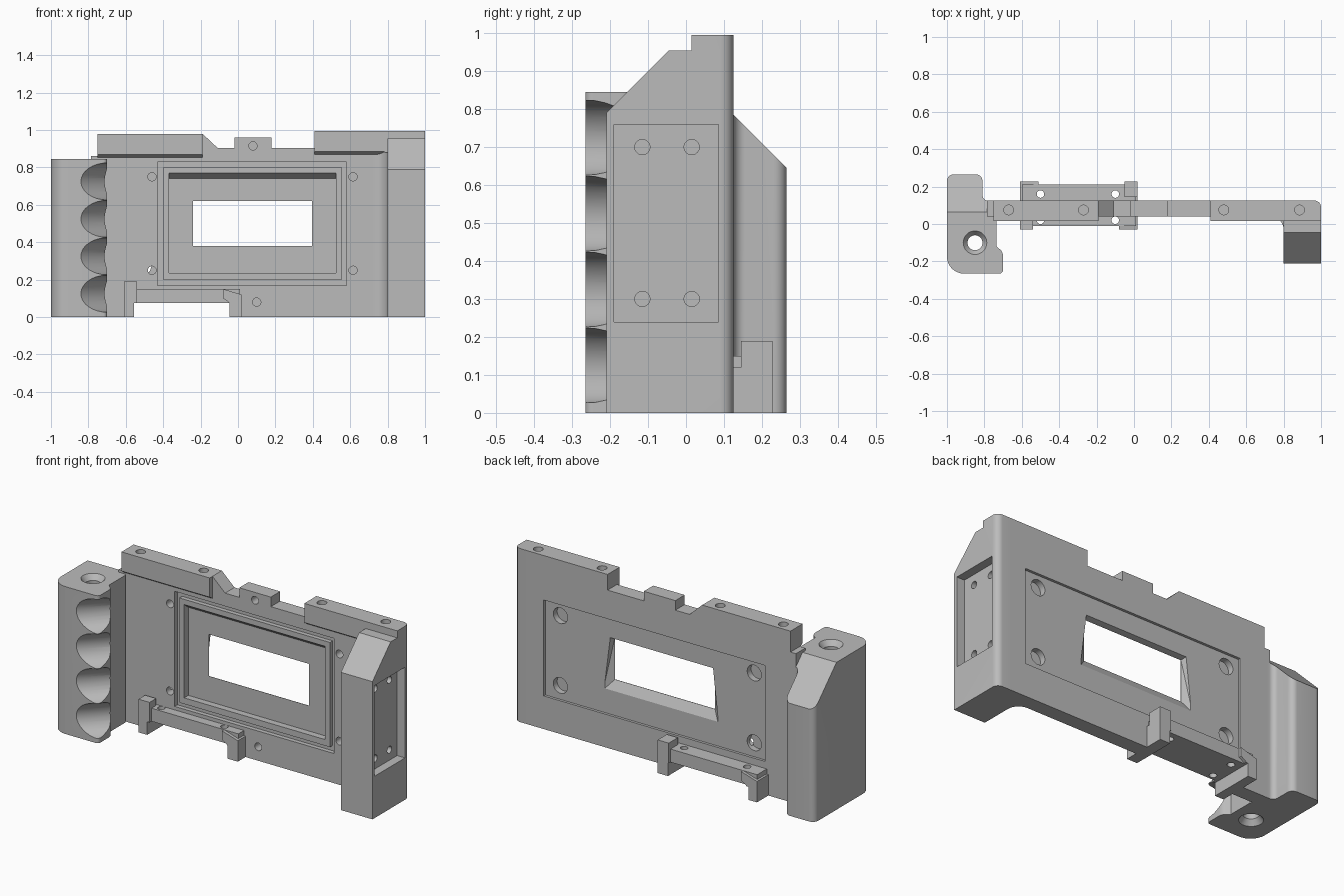
import bpy, bmesh, math
from mathutils import Vector, Matrix

if "Cube" in bpy.data.objects:
    bpy.data.objects.remove(bpy.data.objects["Cube"])

grey = bpy.data.materials.new("plain_grey")
grey.use_nodes = True
GREY = (0.5, 0.5, 0.5, 1)
grey.diffuse_color = GREY
grey.node_tree.nodes["Principled BSDF"].inputs["Base Color"].default_value = GREY


def finish(name, bm):
    bmesh.ops.recalc_face_normals(bm, faces=bm.faces)
    mesh = bpy.data.meshes.new(name)
    bm.to_mesh(mesh)
    bm.free()
    mesh.materials.append(grey)
    obj = bpy.data.objects.new(name, mesh)
    bpy.context.collection.objects.link(obj)
    return obj


def outline(points, steps=8):
    """Turn (a, b) and (a, b, radius) corners into a rounded outline."""
    out = []
    for i, p in enumerate(points):
        c = Vector(p[:2])
        if len(p) == 2:
            out.append(c)
            continue
        t1 = c + (Vector(points[i - 1][:2]) - c).normalized() * p[2]
        t2 = c + (Vector(points[(i + 1) % len(points)][:2]) - c).normalized() * p[2]
        m = t1 + t2 - c
        for k in range(steps + 1):
            a = math.pi / 2 * k / steps
            out.append(m + (t1 - m) * math.cos(a) + (t2 - m) * math.sin(a))
    return out


def prism(name, points, axis, lo, hi):
    """Extrude an outline along x (y, z points), y (x, z) or z (x, y)."""
    place = {"x": lambda a, b, d: (d, a, b),
             "y": lambda a, b, d: (a, d, b),
             "z": lambda a, b, d: (a, b, d)}[axis]
    bm = bmesh.new()
    face = bm.faces.new([bm.verts.new(place(a, b, lo)) for a, b in outline(points)])
    top = bmesh.ops.extrude_face_region(bm, geom=[face])["geom"]
    move = Vector(place(0, 0, hi - lo))
    bmesh.ops.translate(bm, verts=[v for v in top if isinstance(v, bmesh.types.BMVert)], vec=move)
    return finish(name, bm)


def box(x0, x1, y0, y1, z0, z1, name="cutter"):
    return prism(name, [(x0, y0), (x1, y0), (x1, y1), (x0, y1)], "z", z0, z1)


def rod(start, end, r1, r2=None):
    """Cylinder or cone between two points."""
    a, b = Vector(start), Vector(end)
    bm = bmesh.new()
    turn = (b - a).to_track_quat("Z", "Y").to_matrix().to_4x4()
    bmesh.ops.create_cone(bm, cap_ends=True, segments=32, radius1=r1,
                          radius2=r1 if r2 is None else r2, depth=(b - a).length,
                          matrix=Matrix.Translation((a + b) / 2) @ turn)
    return finish("cutter", bm)


def combine(obj, other, operation="DIFFERENCE"):
    mod = obj.modifiers.new("shape", "BOOLEAN")
    mod.operation, mod.object, mod.solver = operation, other, "EXACT"
    bpy.context.view_layer.objects.active = obj
    bpy.ops.object.modifier_apply(modifier=mod.name)
    bpy.data.objects.remove(other)


def cut(obj, *cutters):
    for c in cutters:
        combine(obj, c)


def add(obj, *others):
    for o in others:
        combine(obj, o, "UNION")


FRONT, BACK, LIP = 0.04, 0.125, 0.015

# Main plate with stepped top edge
body = prism("main_body", [(-0.785, 0), (0.9, 0), (0.9, 0.905), (0.18, 0.905), (0.18, 0.96),
                           (-0.02, 0.96), (-0.02, 0.905), (-0.11, 0.905), (-0.19, 0.98),
                           (-0.75, 0.98), (-0.75, 0.86), (-0.785, 0.86)], "y", FRONT, BACK)


# Thick top rails with a sloped underside
def rail(x0, x1, low, high):
    return prism("rail", [(LIP, low + 0.02), (LIP, high), (BACK, high), (BACK, low),
                          (FRONT + 0.005, low)], "x", x0, x1)


# Side handle with blended inner corner and sloped top
handle = prism("side_handle", [(0.8, -0.21), (1, -0.21), (1, BACK, 0.035), (0.72, BACK),
                               (0.72, FRONT), (0.8, FRONT, 0.07)], "z", 0, 0.995)
cut(handle,
    prism("cutter", [(-0.3, 0.7), (-0.045, 0.955), (LIP, 0.955), (LIP, 1.1), (-0.3, 1.1)],
        "x", 0.6, 1.1),
    box(0.7, 0.8, -0.3, LIP, 0.88, 1.1))
add(body, rail(-0.75, -0.19, 0.85, 0.98), rail(0.41, 0.9, 0.865, 0.995), handle)

# Side pocket with screw holes
cut(body, box(0.95, 1.1, -0.19, 0.085, 0.24, 0.76))
for y in (-0.115, 0.015):
    for z in (0.3, 0.7):
        cut(body, rod((0.91, y, z), (1, y, z), 0.02))

# Front seal channel and film pocket
channel = box(-0.43, 0.58, -0.1, 0.065, 0.17, 0.83)
cut(channel, box(-0.4, 0.555, -0.2, 0.2, 0.2, 0.8))
pocket = prism("cutter", [(-0.1, 0.235), (0.078, 0.235), (0.078, 0.74), (FRONT, 0.77),
                          (-0.1, 0.77)], "x", -0.37, 0.525)
# Keep the cutters clear of the side handle
cut(body, channel, pocket)

# Back recess, window and flared window frame
cut(body, box(-0.59, 0.815, 0.11, 0.2, 0.19, 0.74),
    box(-0.24, 0.395, -0.1, 0.2, 0.38, 0.62))
bm = bmesh.new()
for y, xa, xb, xc, xd, low, high in ((0.08, -0.24, 0.395, -0.24, 0.395, 0.38, 0.62),
                                     (0.115, -0.285, 0.445, -0.25, 0.405, 0.32, 0.63)):
    for x, z in ((xa, low), (xb, low), (xd, high), (xc, high)):
        bm.verts.new((x, y, z))
bmesh.ops.convex_hull(bm, input=bm.verts)
cut(body, finish("cutter", bm))
for x in (-0.51, 0.72):
    for z in (0.27, 0.67):
        cut(body, rod((x, 0.075, z), (x, 0.2, z), 0.045))

# Small front and top screw holes
for x, z in ((-0.46, 0.25), (-0.46, 0.75), (0.615, 0.25), (0.615, 0.75), (0.08, 0.915), (0.1, 0.08)):
    cut(body, rod((x, -0.05, z), (x, 0.09, z), 0.022))
for x in (-0.67, -0.27, 0.48, 0.885):
    cut(body, rod((x, 0.075, 0.92), (x, 0.075, 1.1), 0.026))

# Foot bracket: shelf, tall corner posts and low sloped posts
bracket = box(-0.6, 0.01, -0.012, 0.212, 0.075, 0.15, "foot_bracket")
add(bracket, box(-0.61, -0.54, -0.03, 0.03, 0, 0.19), box(-0.05, 0.02, 0.145, 0.228, 0, 0.19),
    prism("post", [(-0.05, 0), (0.02, 0), (0.02, 0.12), (-0.08, 0.15), (-0.08, 0.1), (-0.05, 0.08)],
          "y", -0.03, 0.04),
    prism("post", [(-0.54, 0), (-0.61, 0), (-0.61, 0.12), (-0.51, 0.15), (-0.51, 0.1), (-0.54, 0.08)],
          "y", 0.14, 0.228),
    box(-0.61, -0.555, 0.02, 0.15, 0, 0.12), box(-0.045, 0.02, 0.02, 0.15, 0, 0.12))
add(body, bracket)
cut(body, box(-0.555, -0.045, -0.2, 0.4, -0.1, 0.075))
for x in (-0.5, -0.1):
    for y in (0.02, 0.16):
        cut(body, rod((x, y, 0.0), (x, y, 0.3), 0.02))

# Hand grip column
grip = prism("hand_grip", [(-1, -0.265, 0.09), (-0.7, -0.265, 0.02), (-0.7, -0.15, 0.02),
                           (-0.735, -0.12), (-0.735, 0.03), (-0.76, 0.06), (-0.76, BACK),
                           (-0.81, BACK, 0.03), (-0.81, 0.265, 0.035), (-1, 0.265, 0.035)],
             "z", 0, 0.845)
cut(grip, prism("cutter", [(0, 0.91), (0.4, 0.51), (0.4, 0.91)], "x", -1.1, -0.6))

# Finger grooves across the front inner corner
for i in range(4):
    z = 0.125 + 0.2 * i
    cut(grip, rod((-0.9, -0.465, z), (-0.5, -0.065, z), 0.099))

# Countersunk vertical hole through the grip
cut(grip, rod((-0.85, -0.1, -0.1), (-0.85, -0.1, 1), 0.04),
    rod((-0.85, -0.1, 0.815), (-0.85, -0.1, 0.85), 0.04, 0.067),
    rod((-0.85, -0.1, 0.03), (-0.85, -0.1, -0.005), 0.04, 0.067))

# Smooth the rounded surfaces and keep hard edges
for obj in (body, grip):
    bpy.ops.object.select_all(action="DESELECT")
    obj.select_set(True)
    bpy.context.view_layer.objects.active = obj
    bpy.ops.object.shade_smooth_by_angle(angle=math.radians(25))
